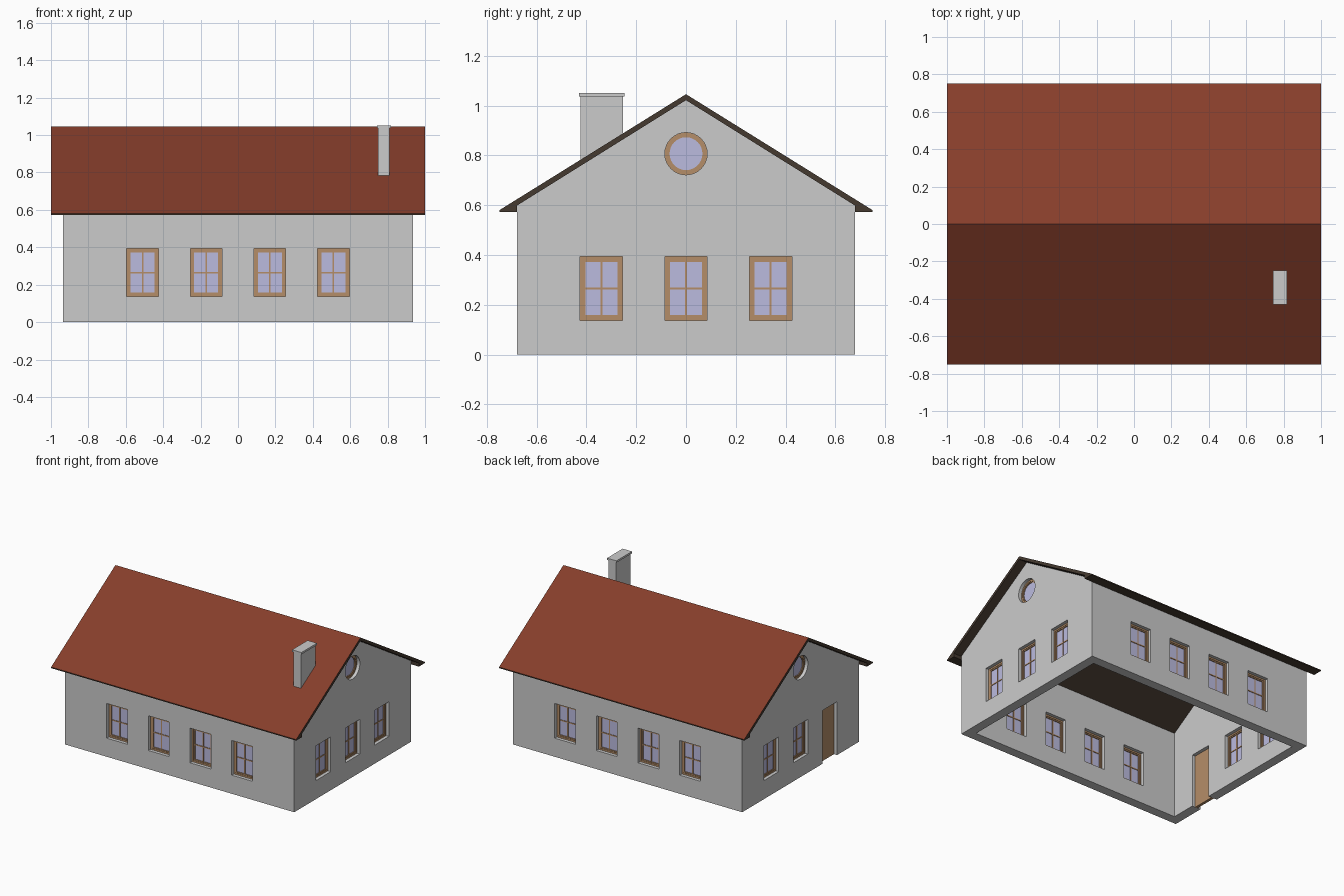
import bpy, bmesh, math
from mathutils import Matrix, Vector

if "Cube" in bpy.data.objects:
    bpy.data.objects.remove(bpy.data.objects["Cube"])

WX, WY, T = 0.935, 0.68, 0.07          # wall half sizes and thickness
EAVE, PEAK, TOP = 0.598, 1.022, 1.046  # wall eave, wall peak, roof ridge
W, Z0, Z1 = 0.17, 0.137, 0.393         # window width, sill and head
ROUND_Z, ROUND_R = 0.807, 0.085


def material(name, rgb):
    m = bpy.data.materials.new(name)
    m.diffuse_color = (*rgb, 1)
    m.use_nodes = True
    m.node_tree.nodes["Principled BSDF"].inputs["Base Color"].default_value = m.diffuse_color
    return m


RED = material("roof_red", (0.24, 0.048, 0.024))
DARK = material("roof_dark", (0.06, 0.042, 0.03))
WOOD = material("wood", (0.46, 0.27, 0.14))
GLASS = material("glass", (0.5, 0.5, 0.74))


def box(bm, lo, hi, mat=Matrix()):
    lo, hi = Vector(lo), Vector(hi)
    m = Matrix.Translation((lo + hi) / 2) @ Matrix.Diagonal((*(hi - lo), 1))
    bmesh.ops.create_cube(bm, size=1, matrix=mat @ m)


def prism(bm, profile, x0, x1):
    """Extrude a (y, z) profile along x."""
    f = bm.faces.new([bm.verts.new((x0, y, z)) for y, z in profile])
    r = bmesh.ops.extrude_face_region(bm, geom=[f])
    vs = [v for v in r["geom"] if isinstance(v, bmesh.types.BMVert)]
    bmesh.ops.translate(bm, verts=vs, vec=(x1 - x0, 0, 0))
    if f.is_valid and len(f.link_loops if hasattr(f, "link_loops") else f.loops) == 0:
        bm.faces.remove(f)


def disc(bm, r, depth, mat):
    bmesh.ops.create_cone(bm, cap_ends=True, segments=32, radius1=r, radius2=r,
                          depth=depth, matrix=mat @ Matrix.Rotation(math.pi / 2, 4, 'X'))


def ring(bm, r0, r1, d, mat):
    """Rectangular-section ring around the local y axis."""
    prof = [(r0, -d), (r1, -d), (r1, d), (r0, d)]
    loops = [[bm.verts.new(mat @ Vector((r * math.cos(a), y, r * math.sin(a)))) for r, y in prof]
             for a in [i * math.tau / 32 for i in range(32)]]
    for i in range(32):
        a, b = loops[i - 1], loops[i]
        for k in range(4):
            bm.faces.new((a[k - 1], a[k], b[k], b[k - 1]))


def finish(bm, name, mats=(), smooth=False):
    bmesh.ops.recalc_face_normals(bm, faces=bm.faces)
    me = bpy.data.meshes.new(name)
    bm.to_mesh(me)
    bm.free()
    ob = bpy.data.objects.new(name, me)
    bpy.context.collection.objects.link(ob)
    for m in mats:
        me.materials.append(m)
    if smooth:
        smooth_edges(ob)
    return ob


def smooth_edges(ob):
    bpy.ops.object.select_all(action='DESELECT')
    ob.select_set(True)
    bpy.context.view_layer.objects.active = ob
    bpy.ops.object.shade_smooth_by_angle(angle=math.radians(30))


def cut(ob, cutter):
    mod = ob.modifiers.new("cut", 'BOOLEAN')
    mod.operation, mod.solver, mod.object = 'DIFFERENCE', 'EXACT', cutter
    bpy.context.view_layer.objects.active = ob
    bpy.ops.object.modifier_apply(modifier=mod.name)
    bpy.data.objects.remove(cutter)


def place(angle, u, z):
    """Frame in the middle of a wall; local -y points outward."""
    dist = (WY if angle in (0, 180) else WX) - T / 2
    return Matrix.Rotation(math.radians(angle), 4, 'Z') @ Matrix.Translation((u, -dist, z))


# Openings: front, right, back, left
windows = [(a, u) for a in (0, 180) for u in (-0.51, -0.17, 0.17, 0.51)]
windows += [(90, u) for u in (-0.34, 0, 0.34)] + [(-90, u) for u in (-0.34, 0)]
door = place(-90, 0.34, 0)

# Walls: gabled block, hollowed, with openings
bm = bmesh.new()
prism(bm, [(-WY, 0), (WY, 0), (WY, EAVE), (0, PEAK), (-WY, EAVE)], -WX, WX)
walls = finish(bm, "walls")
bm = bmesh.new()
box(bm, (T - WX, T - WY, -0.2), (WX - T, WY - T, 2))
cut(walls, finish(bm, "void_cutter"))
bm = bmesh.new()
for a, u in windows:
    box(bm, (-W / 2, -0.06, Z0), (W / 2, 0.06, Z1), place(a, u, 0))
for a in (90, -90):
    disc(bm, ROUND_R, 0.12, place(a, 0, ROUND_Z))
box(bm, (-W / 2, -0.06, -0.1), (W / 2, 0.06, Z1), door)
cut(walls, finish(bm, "opening_cutter"))
smooth_edges(walls)

# Roof: red slopes, dark edges and underside
bm = bmesh.new()
half = [(0.75, 0.58), (0.75, 0.572), (WY, 0.572), (WY, EAVE)]
prism(bm, [(0, TOP)] + half + [(0, PEAK)] + [(-y, z) for y, z in reversed(half)], -1, 1)
roof = finish(bm, "roof", (RED, DARK))
for p in roof.data.polygons:
    p.material_index = 0 if p.normal.z > 0.1 else 1


# Casement windows: rim, sash, crossbars and pane
def frame(bm, w, z0, z1, t, d, m):
    for s in (-1, 1):
        x0, x1 = sorted((s * w / 2, s * (w / 2 - t)))
        box(bm, (x0, -d, z0), (x1, d, z1), m)
    box(bm, (t - w / 2, -d, z0), (w / 2 - t, d, z0 + t), m)
    box(bm, (t - w / 2, -d, z1 - t), (w / 2 - t, d, z1), m)


for i, (a, u) in enumerate(windows):
    m = place(a, u, 0)
    bm = bmesh.new()
    frame(bm, W, Z0, Z1, 0.012, 0.011, m)
    frame(bm, W - 0.024, Z0 + 0.012, Z1 - 0.012, 0.009, 0.008, m)
    zc = (Z0 + Z1) / 2
    box(bm, (-0.004, -0.006, Z0 + 0.02), (0.004, 0.006, Z1 - 0.02), m)
    box(bm, (0.02 - W / 2, -0.0055, zc - 0.004), (W / 2 - 0.02, 0.0055, zc + 0.004), m)
    finish(bm, f"window_frame_{i}", (WOOD,))
    bm = bmesh.new()
    box(bm, (0.02 - W / 2, -0.002, Z0 + 0.02), (W / 2 - 0.02, 0.002, Z1 - 0.02), m)
    finish(bm, f"window_pane_{i}", (GLASS,))

# Round gable windows
for side, a in (("right", 90), ("left", -90)):
    m = place(a, 0, ROUND_Z)
    bm = bmesh.new()
    ring(bm, ROUND_R - 0.012, ROUND_R, 0.011, m)
    ring(bm, ROUND_R - 0.019, ROUND_R - 0.012, 0.008, m)
    finish(bm, f"round_frame_{side}", (WOOD,), True)
    bm = bmesh.new()
    disc(bm, ROUND_R - 0.018, 0.004, m)
    finish(bm, f"round_pane_{side}", (GLASS,), True)

# Door
bm = bmesh.new()
box(bm, (-W / 2, -0.01, 0), (W / 2, 0.01, Z1), door)
finish(bm, "door", (WOOD,))

# Chimney: shaft follows the roof slope, thin cap on top
bm = bmesh.new()
prism(bm, [(-0.424, 0.77), (-0.254, 0.876), (-0.254, 1.037), (-0.424, 1.037)], 0.749, 0.811)
finish(bm, "chimney_shaft")
bm = bmesh.new()
box(bm, (0.742, -0.43, 1.037), (0.818, -0.248, 1.051))
finish(bm, "chimney_cap")
